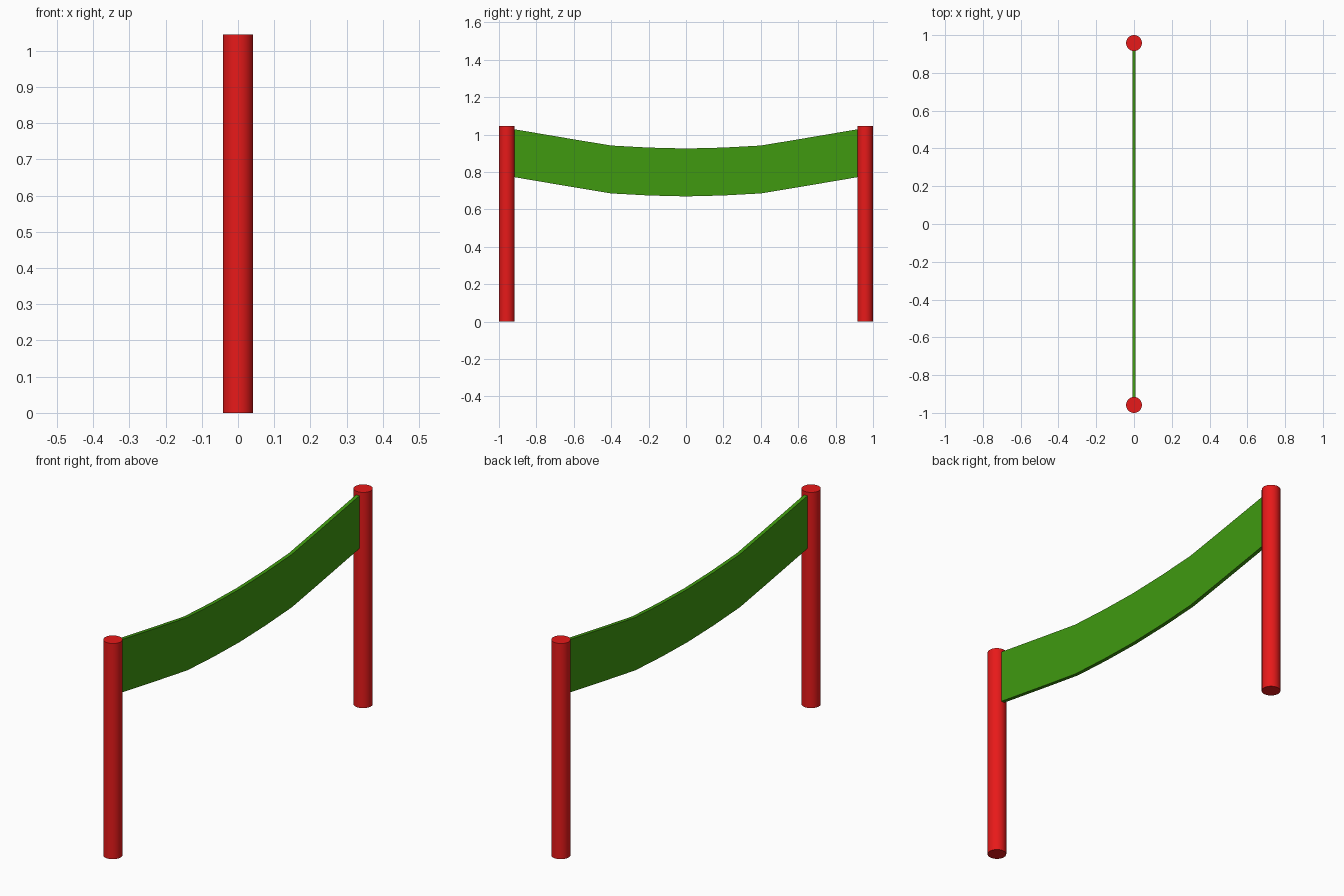
import bpy, bmesh

if "Cube" in bpy.data.objects:
    bpy.data.objects.remove(bpy.data.objects["Cube"])

def material(name, color):
    m = bpy.data.materials.new(name)
    m.diffuse_color = color
    m.use_nodes = True
    m.node_tree.nodes["Principled BSDF"].inputs["Base Color"].default_value = m.diffuse_color
    return m

red = material("red_paint", (0.8, 0.01, 0.01, 1))
green = material("green_cloth", (0.05, 0.32, 0.005, 1))

def smooth(obj):
    bpy.ops.object.select_all(action='DESELECT')
    obj.select_set(True)
    bpy.context.view_layer.objects.active = obj
    bpy.ops.object.shade_smooth_by_angle(angle=0.6)

# Two round posts
R, H = 0.042, 1.045
for name, s in (("left_post", -1), ("right_post", 1)):
    bpy.ops.mesh.primitive_cylinder_add(vertices=32, radius=R, depth=H,
                                        location=(0, s * (1 - R), H / 2))
    post = bpy.context.object
    post.name = name
    post.data.materials.append(red)
    smooth(post)

# Sagging banner: top edge profile from the middle outwards, mirrored in y
half = [(0, 0.925), (0.2, 0.93), (0.4, 0.941), (0.6, 0.974), (0.93, 1.03)]
edge = [(-y, z) for y, z in half[:0:-1]] + half
DROP, T = 0.256, 0.018
bm = bmesh.new()
rings = [[bm.verts.new((x, y, z - d)) for x, d in
          ((-T / 2, 0), (T / 2, 0), (T / 2, DROP), (-T / 2, DROP))] for y, z in edge]
for a, b in zip(rings, rings[1:]):
    for i in range(4):
        j = (i + 1) % 4
        bm.faces.new((a[i], a[j], b[j], b[i]))
bm.faces.new(rings[0])
bm.faces.new(rings[-1])
bmesh.ops.recalc_face_normals(bm, faces=bm.faces)
mesh = bpy.data.meshes.new("banner")
bm.to_mesh(mesh)
bm.free()
banner = bpy.data.objects.new("banner", mesh)
bpy.context.collection.objects.link(banner)
mesh.materials.append(green)
smooth(banner)
